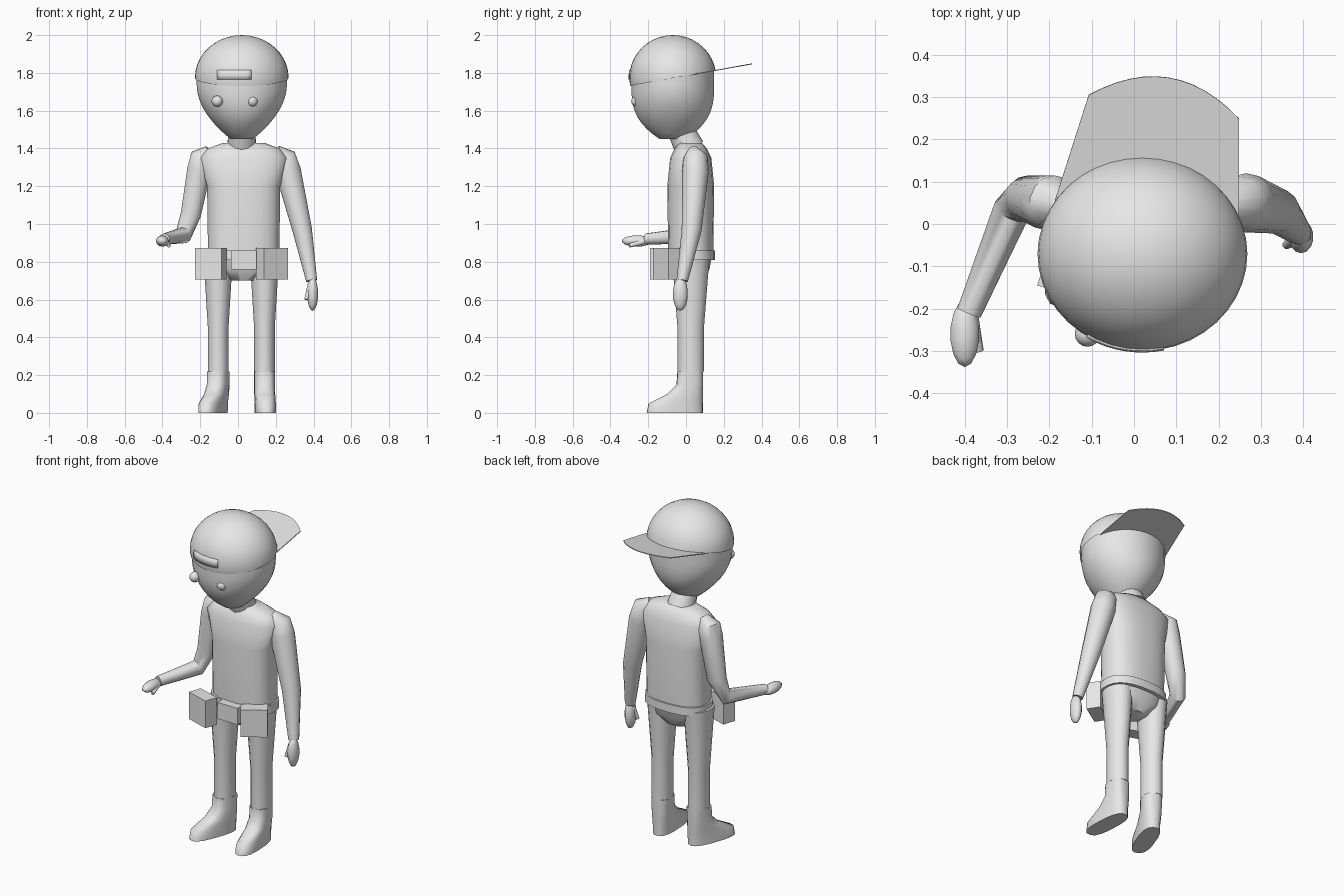
import bpy, bmesh, math
from mathutils import Vector, Matrix

old = bpy.data.objects.get("Cube")
if old:
    bpy.data.objects.remove(old, do_unlink=True)

SHADE = 0.8
UP = Vector((0, 0, 1))
grey = bpy.data.materials.new("plain_grey")
grey.use_nodes = True
grey.diffuse_color = (SHADE, SHADE, SHADE, 1)
grey.node_tree.nodes["Principled BSDF"].inputs["Base Color"].default_value = grey.diffuse_color


def finish(name, bm, smooth_angle=50, thickness=0):
    """Turn the bmesh into a named, shaded object."""
    bmesh.ops.recalc_face_normals(bm, faces=bm.faces)
    mesh = bpy.data.meshes.new(name)
    bm.to_mesh(mesh)
    bm.free()
    mesh.materials.append(grey)
    obj = bpy.data.objects.new(name, mesh)
    bpy.context.collection.objects.link(obj)
    if thickness:
        solid = obj.modifiers.new("thickness", 'SOLIDIFY')
        solid.thickness = thickness
        solid.offset = 0
    if smooth_angle:
        bpy.ops.object.select_all(action='DESELECT')
        bpy.context.view_layer.objects.active = obj
        obj.select_set(True)
        bpy.ops.object.shade_smooth_by_angle(angle=math.radians(smooth_angle))
    return obj


def loft(name, rings, sides, power=1):
    """Skin rings of (centre, direction, half width, half depth)."""
    bm = bmesh.new()
    loops = []
    for centre, direction, width, depth in rings:
        turn = UP.rotation_difference(direction)
        loop = []
        for k in range(sides):
            angle = math.tau * (k + 0.5) / sides
            c, s = math.cos(angle), math.sin(angle)
            local = Vector((math.copysign(abs(c) ** power, c) * width,
                            math.copysign(abs(s) ** power, s) * depth, 0))
            loop.append(bm.verts.new(centre + turn @ local))
        loops.append(loop)
    for lower, upper in zip(loops, loops[1:]):
        for k in range(sides):
            bm.faces.new((lower[k - 1], lower[k], upper[k], upper[k - 1]))
    bm.faces.new(loops[0])
    bm.faces.new(loops[-1])
    return finish(name, bm)


def stack(name, x, y, sections, sides=24, power=0.8):
    """Upright loft from sections of (height, half width, half depth)."""
    return loft(name, [(Vector((x, y, z)), UP, width, depth)
                       for z, width, depth in sections], sides, power)


def limb(name, joints, radii, flatten=1, sides=14):
    """Tube that follows the joints, each with its own radius."""
    points = [Vector(joint) for joint in joints]
    last = len(points) - 1
    rings = []
    for i, (point, radius) in enumerate(zip(points, radii)):
        direction = points[min(i + 1, last)] - points[max(i - 1, 0)]
        rings.append((point, direction, radius * flatten, radius))
    return loft(name, rings, sides)


def new_ball(centre, radii, segments):
    bm = bmesh.new()
    bmesh.ops.create_uvsphere(bm, u_segments=segments, v_segments=segments // 2, radius=1)
    bm.transform(Matrix.Translation(centre) @ Matrix.Diagonal(radii).to_4x4())
    return bm


def box(name, centre, size, yaw=0):
    bm = bmesh.new()
    bmesh.ops.create_cube(bm, size=1)
    bm.transform(Matrix.Diagonal(size).to_4x4())
    obj = finish(name, bm, smooth_angle=0)
    obj.location = centre
    obj.rotation_euler.z = math.radians(yaw)


# Head: narrows from the brow to the chin
CHIN, BROW, CAP_TOP = 1.45, 1.74, 1.82
face = []
STEPS = 14
for i in range(STEPS + 1):
    z = CHIN + (CAP_TOP - CHIN) * i / STEPS
    drop = max(0, (BROW - z) / (BROW - CHIN))
    face.append((z, 0.24 - 0.18 * drop ** 2, 0.22 - 0.15 * drop ** 3))
stack("head", 0.02, -0.07, face, sides=32, power=1)
limb("neck", [(0.02, 0.02, 1.4), (0.02, -0.03, 1.5)], [0.08, 0.07])
for side, x in (("right", -0.11), ("left", 0.075)):
    finish(side + "_eye", new_ball((x, -0.26, 1.65), (0.03, 0.03, 0.03), 16))

# Backwards cap: tilted dome, rear bill and strap patch
SLOPE, RIM = 0.18, 1.785
cap_centre = Vector((0.02, -0.07, 1.775))
cap_radii = Vector((0.248, 0.23, 0.225))
bm = new_ball(cap_centre, cap_radii, 40)
bmesh.ops.bisect_plane(bm, geom=bm.verts[:] + bm.edges[:] + bm.faces[:],
                       plane_co=UP * RIM, plane_no=(0, -SLOPE, 1), clear_inner=True)
finish("cap_dome", bm)

bm = bmesh.new()
outline = [(-0.22, 0), (0.22, 0)]
for i in range(6, -7, -1):
    sweep = i / 6
    outline.append((0.18 * sweep, 0.33 - 0.07 * sweep ** 2))
bm.faces.new([bm.verts.new((x, y, 0)) for x, y in outline])
bm.transform(Matrix.Translation((0.03, 0.02, 0)) @ Matrix.Rotation(math.radians(-9), 4, 'Z'))
for vert in bm.verts:
    vert.co.z = RIM + SLOPE * vert.co.y
finish("cap_bill", bm, smooth_angle=0, thickness=0.005)

bm = bmesh.new()
bmesh.ops.create_grid(bm, x_segments=8, y_segments=2, size=0.5)
for vert in bm.verts:
    x, z = vert.co.x * 0.18 - 0.02, vert.co.y * 0.05 + 1.79
    u, w = (x - cap_centre.x) / cap_radii.x, (z - cap_centre.z) / cap_radii.z
    vert.co = (x, cap_centre.y - cap_radii.y * math.sqrt(1 - u * u - w * w), z)
finish("cap_patch", bm, thickness=0.008)

# Torso, pelvis and belt
MID_X, MID_Y = 0.03, 0.025
stack("torso", MID_X, MID_Y, [(0.84, 0.19, 0.12), (1.2, 0.195, 0.125), (1.35, 0.235, 0.11),
                              (1.4, 0.19, 0.085), (1.43, 0.11, 0.06)])
stack("pelvis", MID_X, MID_Y, [(0.7, 0.07, 0.06), (0.76, 0.16, 0.1), (0.87, 0.19, 0.12)])
stack("belt", MID_X, MID_Y, [(z, 0.2, 0.13) for z in (0.81, 0.86)])

# Belt buckle and pouches
box("belt_buckle", (MID_X, -0.12, 0.81), (0.135, 0.05, 0.1))
for side, x, y, yaw in (("left", 0.18, -0.1, 33), ("right", -0.145, -0.13, -18)):
    box(side + "_pouch", (x, y, 0.79), (0.15, 0.08, 0.165), yaw)

# Legs and boots, the right foot turned outwards
BOOT_TOP = 0.22
boot_profile = [(0, 0.23), (0.05, 0.22), (0.1, 0.12), (0.15, 0.07), (BOOT_TOP, 0.065)]
for side, x, yaw in (("right", -0.105, -20), ("left", 0.14, 3)):
    limb(side + "_leg", [(x, MID_Y, z) for z in (BOOT_TOP, 0.45, 0.83)],
         [0.07, 0.07, 0.1], flatten=0.8)
    rings = []
    for z, reach in boot_profile:
        heel = 0.07
        centre = Vector((0, (heel - reach) / 2, z))
        rings.append((centre, UP, 0.055, (heel + reach) / 2))
    boot = loft(side + "_boot", rings, 16, power=0.75)
    boot.location = (x, 0.02, 0)
    boot.rotation_euler.z = math.radians(yaw)

# Lowered left arm and raised right arm, from wrist to shoulder
limb("left_arm", [(0.39, -0.02, 0.7), (0.34, 0.03, 0.97), (0.265, 0.05, 1.28),
                  (0.245, 0.05, 1.35), (0.2, 0.04, 1.39)],
     [0.03, 0.053, 0.07, 0.065, 0.03])
limb("right_arm", [(-0.39, -0.21, 0.92), (-0.29, 0.03, 0.94), (-0.25, 0.06, 1.05),
                   (-0.205, 0.05, 1.29), (-0.19, 0.05, 1.35), (-0.15, 0.04, 1.39)],
     [0.03, 0.045, 0.055, 0.065, 0.065, 0.03])

# Hands with thumbs
finish("left_hand", new_ball((0.395, -0.03, 0.63), (0.03, 0.04, 0.09), 14))
finish("right_hand", new_ball((-0.4, -0.26, 0.91), (0.035, 0.08, 0.03), 14))
thumb_radii = (0.01, 0.018)
limb("left_thumb", [(0.36, -0.05, 0.6), (0.385, -0.03, 0.68)], thumb_radii, sides=8)
limb("right_thumb", [(-0.365, -0.3, 0.885), (-0.385, -0.22, 0.91)], thumb_radii, sides=8)
